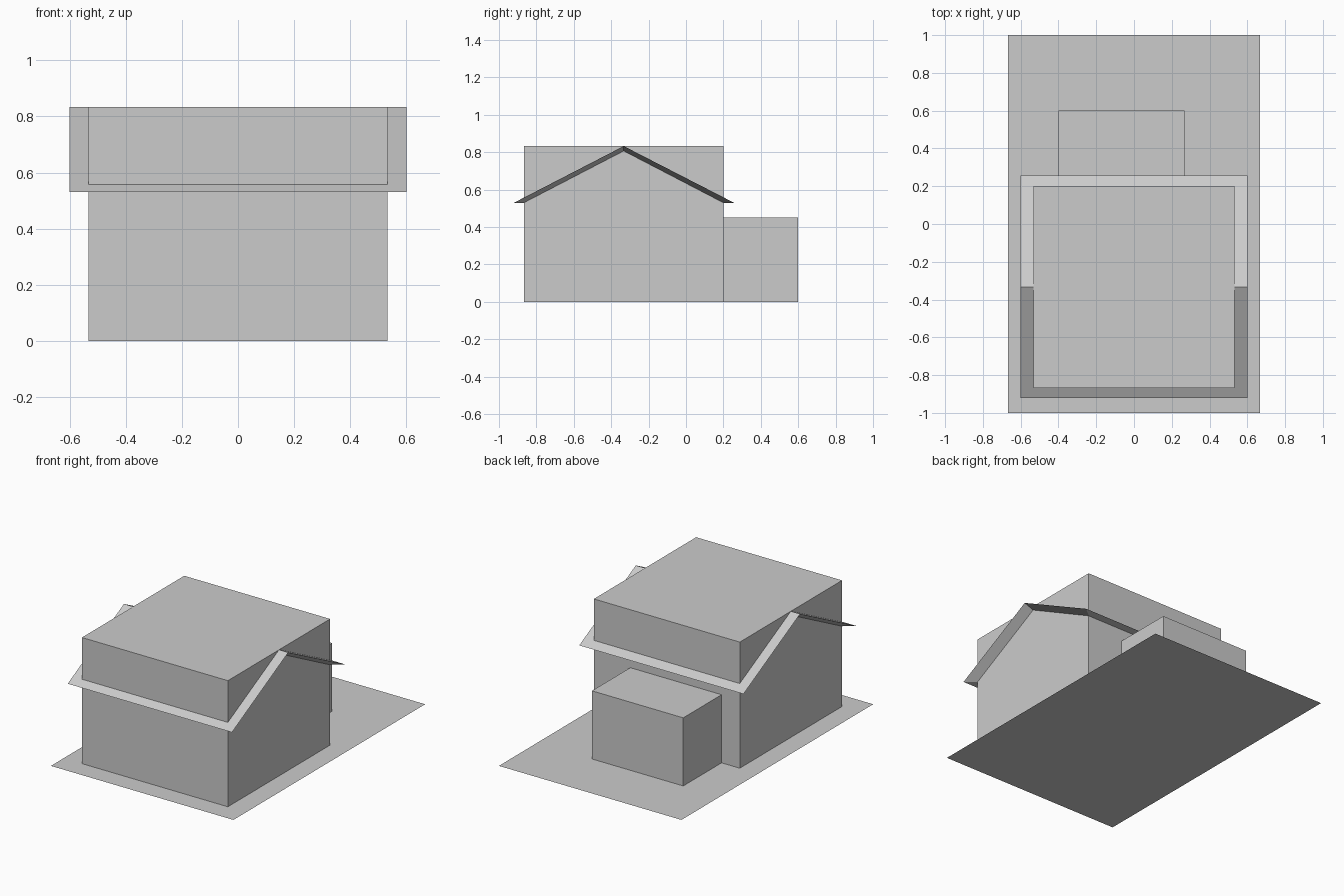
import bpy
import bmesh

cube = bpy.data.objects.get("Cube")
if cube:
    bpy.data.objects.remove(cube, do_unlink=True)

grey = bpy.data.materials.new("plain_grey")
grey.use_nodes = True
colour = (0.6, 0.6, 0.6, 1)
grey.diffuse_color = colour
grey.node_tree.nodes["Principled BSDF"].inputs["Base Color"].default_value = colour


def finish(name, bm):
    """Turn a bmesh into a flat shaded grey object."""
    mesh = bpy.data.meshes.new(name)
    bm.to_mesh(mesh)
    bm.free()
    mesh.materials.append(grey)
    obj = bpy.data.objects.new(name, mesh)
    bpy.context.collection.objects.link(obj)
    return obj


def block(name, x0, x1, y0, y1, height):
    """Box standing on the ground; a zero height gives a flat sheet."""
    bm = bmesh.new()
    base = bm.faces.new([bm.verts.new((x, y, 0)) for x, y in
                         ((x0, y0), (x1, y0), (x1, y1), (x0, y1))])
    if height:
        top = bmesh.ops.extrude_face_region(bm, geom=[base], use_keep_orig=True)["geom"]
        bmesh.ops.translate(bm, vec=(0, 0, height),
                            verts=[v for v in top if isinstance(v, bmesh.types.BMVert)])
        bmesh.ops.recalc_face_normals(bm, faces=bm.faces[:])
    return finish(name, bm)


# Plot and the two building volumes
block("ground_plot", -0.667, 0.667, -1, 1, 0)
block("main_house", -0.533, 0.533, -0.867, 0.2, 0.833)
block("rear_annex", -0.4, 0.267, 0.2, 0.6, 0.45)

# Gable roof: outer chevron overhangs, inner chevron meets the walls
outer = [(-0.92, 0.53), (-0.333, 0.833), (0.257, 0.53)]
inner = [(-0.867, 0.53), (-0.333, 0.807), (0.2, 0.53)]
bm = bmesh.new()


def chevron(x, profile):
    return [bm.verts.new((x, y, z)) for y, z in profile]


out_l, out_r = chevron(0.6, outer), chevron(-0.6, outer)
in_l, in_r = chevron(0.533, inner), chevron(-0.533, inner)
for i in range(2):
    bm.faces.new((out_r[i], out_l[i], out_l[i + 1], out_r[i + 1]))    # slope
    bm.faces.new((in_r[i], in_r[i + 1], in_l[i + 1], in_l[i]))        # underside
    for out, inn in ((out_l, in_l), (out_r, in_r)):                   # bevelled verge
        bm.faces.new((out[i], inn[i], inn[i + 1], out[i + 1]))
for i in (0, 2):                                                      # eave soffits
    bm.faces.new((out_l[i], out_r[i], in_r[i], in_l[i]))
bmesh.ops.recalc_face_normals(bm, faces=bm.faces[:])
finish("gable_roof", bm)
